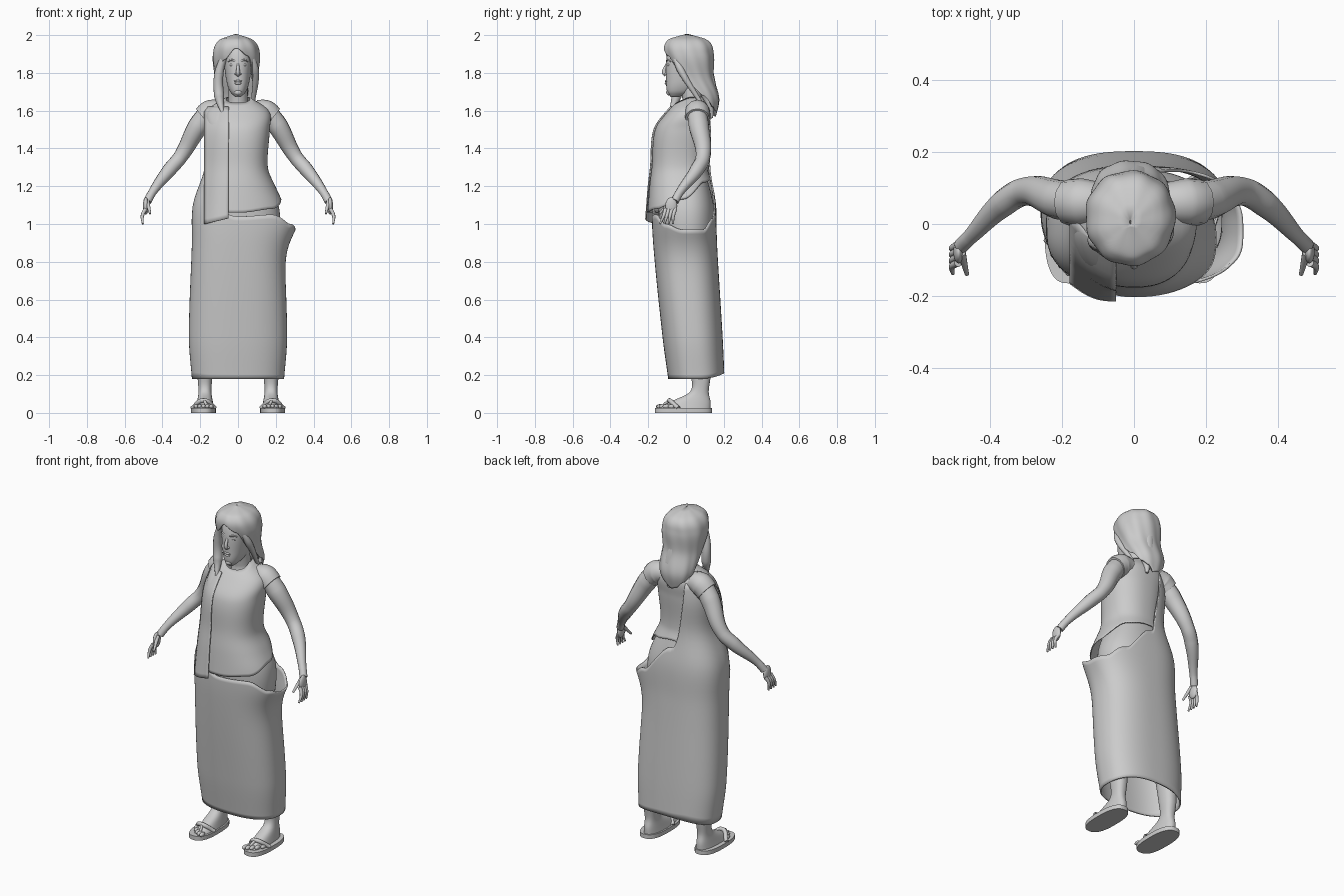
import bpy
import bmesh
from math import sin, cos, pi, tau, exp, copysign, radians

if "Cube" in bpy.data.objects:
    bpy.data.objects.remove(bpy.data.objects["Cube"])

material = bpy.data.materials.new("plain_grey")
material.use_nodes = True
material.diffuse_color = (.6, .6, .6, 1)
shader = material.node_tree.nodes["Principled BSDF"]
shader.inputs["Base Color"].default_value = material.diffuse_color


def select_only(part):
    bpy.ops.object.select_all(action='DESELECT')
    part.select_set(True)
    bpy.context.view_layer.objects.active = part


def finish(part, name):
    part.name = name
    part.data.materials.clear()
    part.data.materials.append(material)
    select_only(part)
    bpy.ops.object.shade_smooth_by_angle(angle=radians(50))
    return part


def mesh_from_grid(name, grid, closed, capped=False, thickness=0):
    """Skin rows of points, optionally closing each row into a ring."""
    bm = bmesh.new()
    rows = [[bm.verts.new(point) for point in row] for row in grid]
    for lower, upper in zip(rows, rows[1:]):
        for i in range(0 if closed else 1, len(lower)):
            bm.faces.new((lower[i - 1], lower[i], upper[i], upper[i - 1]))
    if capped:
        bm.faces.new(rows[0])
        bm.faces.new(rows[-1])
    bmesh.ops.recalc_face_normals(bm, faces=bm.faces)
    mesh = bpy.data.meshes.new(name)
    bm.to_mesh(mesh)
    bm.free()
    part = bpy.data.objects.new(name, mesh)
    bpy.context.collection.objects.link(part)
    if thickness:
        cloth = part.modifiers.new("cloth", 'SOLIDIFY')
        cloth.thickness = thickness
        cloth.offset = 0
    return finish(part, name)


def edge_height(heights, turn):
    """Eased height along a hem given at even steps around the body."""
    position = turn * len(heights)
    i = int(position)
    t = position - i
    start, end = heights[i], heights[(i + 1) % len(heights)]
    return start + (end - start) * t * t * (3 - 2 * t)


def section(profile, z):
    """Smooth half width, front y and back y at height z."""
    z = min(max(z, profile[0][0]), profile[-1][0])
    last = len(profile) - 1
    i = max(k for k in range(last) if profile[k][0] <= z)
    before, start = profile[max(i - 1, 0)], profile[i]
    end, after = profile[i + 1], profile[min(i + 2, last)]
    span = end[0] - start[0]
    t = (z - start[0]) / span
    ease = t * t * (3 - 2 * t)
    values = []
    for b, s, e, a in zip(before[1:], start[1:], end[1:], after[1:]):
        slope_in = (e - b) / (end[0] - before[0]) * span
        slope_out = (a - s) / (after[0] - start[0]) * span
        bend = slope_in * t * (1 - t) ** 2 - slope_out * t * t * (1 - t)
        values.append(s + (e - s) * ease + bend)
    return values


def shell(name, profile, low=None, high=None, centre=0, side=1, square=2.3,
          flare=0, ripple=0, columns=72, rows=36, capped=False, thickness=0):
    """Ringed surface between two hems; flare swells it at the left hip."""
    low = low or [profile[0][0]]
    high = high or [profile[-1][0]]
    grid = []
    for j in range(rows + 1):
        ring = []
        for i in range(columns):
            turn = i / columns
            bottom, top = edge_height(low, turn), edge_height(high, turn)
            z = bottom + (top - bottom) * j / rows
            half, front, back = section(profile, z)
            wave = 1 + ripple * sin(turn * tau * 9 + z * 14)
            c, s = cos(turn * tau), sin(turn * tau)
            x = half * wave * copysign(abs(c) ** (2 / square), c)
            x += flare * max(c, 0) * exp(-((z - 1.05) / .15) ** 2)
            depth = (back - front) / 2 * wave
            y = (front + back) / 2 + depth * copysign(abs(s) ** (2 / square), s)
            ring.append(((centre + x) * side, y, z))
        grid.append(ring)
    return mesh_from_grid(name, grid, True, capped, thickness)


def tube(name, points, side=1):
    """Round limb through (x, y, z, radius) points."""
    curve = bpy.data.curves.new(name, 'CURVE')
    curve.dimensions = '3D'
    curve.bevel_depth = 1
    curve.use_fill_caps = True
    spline = curve.splines.new('BEZIER')
    spline.bezier_points.add(len(points) - 1)
    for knot, (x, y, z, radius) in zip(spline.bezier_points, points):
        knot.co = (x * side, y, z)
        knot.radius = radius
        knot.handle_left_type = knot.handle_right_type = 'AUTO'
    part = bpy.data.objects.new(name, curve)
    bpy.context.collection.objects.link(part)
    select_only(part)
    bpy.ops.object.convert(target='MESH')
    return finish(bpy.context.object, name)


def ball(name, location, scale):
    bpy.ops.mesh.primitive_uv_sphere_add(segments=20, ring_count=12, radius=1, location=location)
    bpy.context.object.scale = scale
    return finish(bpy.context.object, name)


# Wrapped skirt: open at the left hip, rising over the back to the right shoulder
shell("wrap_skirt",
      [(.18, .24, -.09, .2), (.4, .256, -.12, .19), (.9, .24, -.17, .16), (1.1, .235, -.175, .155),
       (1.3, .172, -.15, .125), (1.5, .17, -.13, .135), (1.65, .12, -.03, .12)],
      low=[.18, .21, .18, .18],
      high=[.97, .97, 1.03, 1.2, 1.6, 1.6, 1.55, 1.4, 1.1, 1.04, 1.05, 1],
      square=2.5, flare=.08, columns=120, thickness=.008)

# Blouse, shorter at the back, with a hanging panel on the right front
blouse = [(1, .165, -.205, .15), (1.2, .165, -.19, .14), (1.3, .15, -.178, .11), (1.5, .165, -.16, .12),
          (1.6, .16, -.09, .125), (1.67, .058, -.02, .085)]
shell("blouse", blouse, low=[1.13, 1.22, 1.24, 1.22, 1.2, 1.06, 1.06, 1.08],
      high=[1.67, 1.67, 1.67, 1.64], flare=.08, thickness=.006)
panel = []
for j in range(25):
    rise = j / 24
    row = []
    for i in range(9):
        across = i / 8
        z = 1 + .62 * rise + .03 * (1 - across) * (1 - rise)
        front = section(blouse, z)[1] - .01
        y = front + across * (.05 + .06 * rise) - .015 * sin(pi * across)
        row.append((-.05 - .127 * across, y, z))
    panel.append(row)
mesh_from_grid("front_panel", panel, False, thickness=.006)

# Hips under the clothes
shell("hips", [(.8, .2, -.12, .14), (1.07, .22, -.145, .15), (1.3, .13, -.13, .095)], capped=True)

# Neck, head and face
tube("neck", [(0, .04, 1.58, .065), (0, .035, 1.65, .052), (0, .015, 1.75, .05)])
shell("head",
      [(1.672, .015, -.08, -.04), (1.7, .042, -.1, .03), (1.76, .062, -.105, .08),
       (1.88, .074, -.103, .11), (1.95, .062, -.075, .09), (1.98, .03, -.03, .05)], capped=True)
tube("nose", [(0, -.101, 1.85, .006), (0, -.115, 1.8, .011), (0, -.104, 1.788, .01)])
ball("upper_lip", (0, -.104, 1.756), (.022, .008, .006))
ball("lower_lip", (0, -.104, 1.745), (.018, .009, .007))
ball("chin", (0, -.09, 1.697), (.02, .015, .016))

# Hair: one wavy cap plus loose locks
shell("hair",
      [(1.56, .05, .1, .15), (1.66, .095, .03, .17), (1.78, .107, -.05, .14), (1.9, .118, -.106, .14),
       (1.97, .085, -.09, .11), (2, .002, 0, .01)],
      low=[1.68, 1.62, 1.6, 1.57, 1.58, 1.62, 1.65, 1.68, 1.87, 1.93, 1.89, 1.75],
      centre=-.01, square=2.1, ripple=.018, columns=108, thickness=.012)
tube("front_lock", [(-.05, -.08, 1.94, .012), (-.1, -.05, 1.8, .024), (-.1, -.05, 1.68, .027),
                    (-.08, -.09, 1.58, .006)])
tube("left_lock", [(.05, -.08, 1.94, .01), (.09, -.03, 1.82, .02), (.08, .08, 1.64, .01)])
tube("back_lock", [(-.02, .1, 1.88, .03), (.01, .12, 1.7, .045), (.02, .135, 1.56, .008)])

for side, word in ((1, "left"), (-1, "right")):
    ball(word + "_eye", (.03 * side, -.09, 1.842), (.015, .011, .008))
    ball(word + "_nostril", (.01 * side, -.106, 1.794), (.008, .008, .006))
    tube(word + "_brow", [(.012, -.1, 1.862, .005), (.033, -.097, 1.868, .005), (.053, -.08, 1.86, .003)], side)

    # Sleeve, arm and hand
    tube(word + "_sleeve", [(.09, .06, 1.6, .056), (.145, .06, 1.59, .067), (.183, .06, 1.56, .064)], side)
    tube(word + "_arm", [(.15, .055, 1.6, .052), (.21, .068, 1.52, .055), (.305, .09, 1.355, .039),
                         (.36, .06, 1.29, .038), (.455, -.035, 1.165, .022), (.48, -.06, 1.12, .022)], side)
    ball(word + "_palm", (.488 * side, -.078, 1.095), (.015, .032, .046))
    for i in range(4):
        y = -.108 + .017 * i
        tube(f"{word}_finger_{i}", [(.49, y, 1.08, .011), (.506, y - .01, 1.045, .009),
                                    (.504, y - .03 + .006 * i, 1, .005)], side)
    tube(word + "_thumb", [(.48, -.08, 1.12, .012), (.465, -.14, 1.055, .006)], side)

    # Leg, foot and toes
    shell(word + "_leg",
          [(.02, .05, -.15, .13), (.06, .042, -.08, .13), (.11, .034, .02, .12), (.2, .04, .025, .13),
           (.5, .055, -.03, .12)], centre=.175, side=side, capped=True)
    for i in range(5):
        ball(f"{word}_toe_{i}", ((.142 + .02 * i) * side, -.138 + .004 * i * i, .034), (.012, .022, .012))

    # Sandal
    shell(word + "_sandal_sole", [(0, .066, -.165, .138), (.025, .066, -.165, .138)],
          centre=.183, side=side, square=2.6, rows=2, capped=True)
    tube(word + "_sandal_strap", [(.122, -.05, .024, .012), (.18, -.088, .066, .012), (.243, -.04, .024, .012)], side)
    tube(word + "_toe_strap", [(.16, -.135, .03, .006), (.18, -.085, .068, .009)], side)
